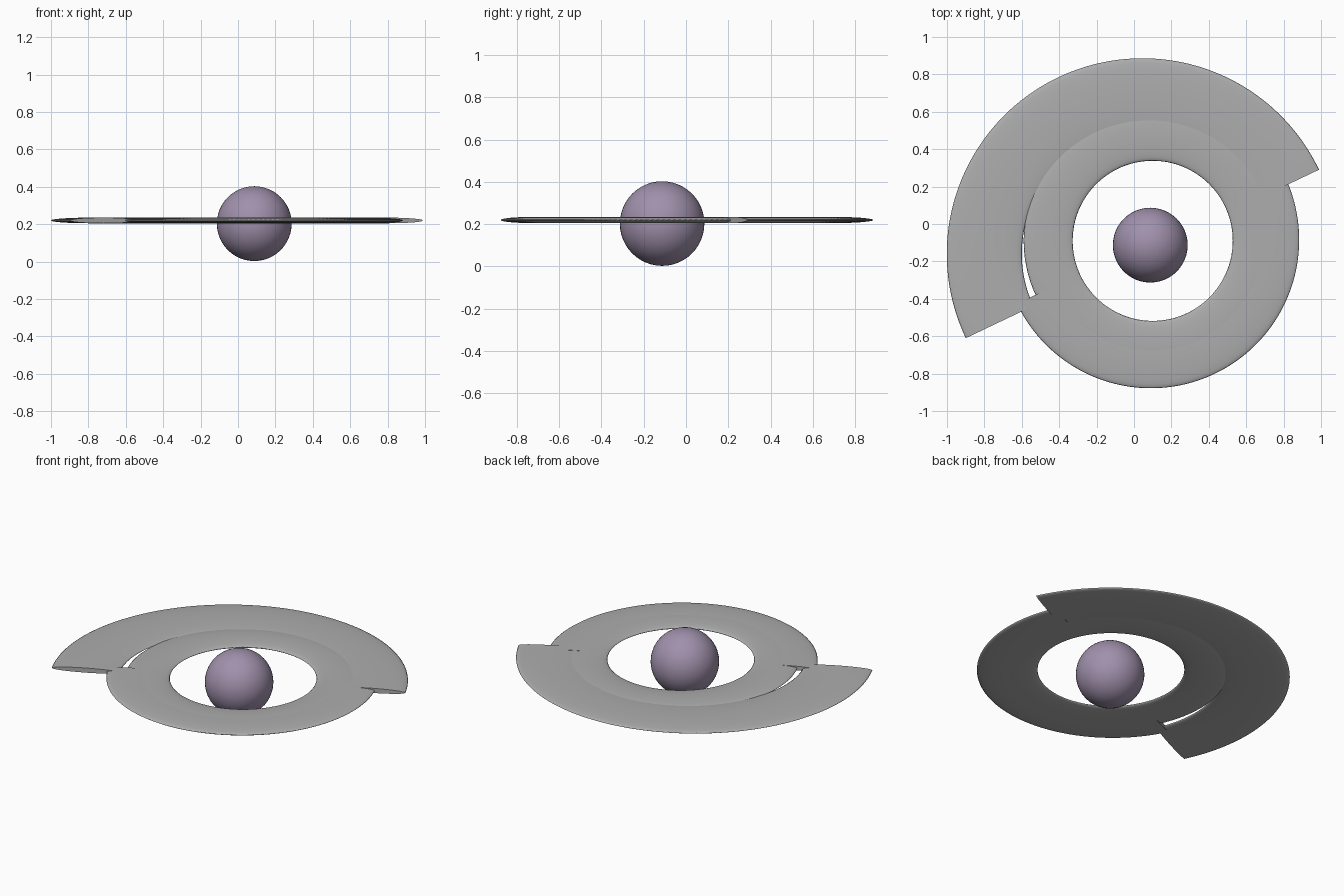
import bpy, bmesh, math

if "Cube" in bpy.data.objects:
    bpy.data.objects.remove(bpy.data.objects["Cube"])


def material(name, rgb):
    m = bpy.data.materials.new(name)
    m.diffuse_color = (*rgb, 1)
    m.use_nodes = True
    m.node_tree.nodes["Principled BSDF"].inputs["Base Color"].default_value = m.diffuse_color
    return m


grey = material("ring grey", (0.42, 0.42, 0.42))
purple = material("planet purple", (0.35, 0.28, 0.41))


def ring(name, cx, cy, r_in, r_out, start=0, sweep=360, steps=96, sides=24):
    """Flattened torus, or an arc of one with capped ends."""
    mid, half, flat, z = (r_in + r_out) / 2, (r_out - r_in) / 2, 0.015, 0.22
    closed = sweep == 360
    bm = bmesh.new()
    loops = []
    for i in range(steps if closed else steps + 1):
        a = math.radians(start + sweep * i / steps)
        loop = []
        for j in range(sides):
            t = 2 * math.pi * j / sides
            r = mid + half * math.cos(t)
            loop.append(bm.verts.new((cx + r * math.cos(a), cy + r * math.sin(a),
                                      z + flat * math.sin(t))))
        loops.append(loop)
    for i in range(steps):
        a, b = loops[i], loops[(i + 1) % len(loops)]
        for j in range(sides):
            k = (j + 1) % sides
            bm.faces.new((a[j], b[j], b[k], a[k])).smooth = True
    if not closed:
        bm.faces.new(loops[0])
        bm.faces.new(loops[-1])
    bmesh.ops.recalc_face_normals(bm, faces=bm.faces)
    me = bpy.data.meshes.new(name)
    bm.to_mesh(me)
    bm.free()
    me.materials.append(grey)
    ob = bpy.data.objects.new(name, me)
    bpy.context.collection.objects.link(ob)


# Full inner ring and two offset half rings
ring("inner_ring", 0.10, -0.09, 0.428, 0.69)
ring("middle_half_ring", 0.09, -0.085, 0.46, 0.793, 205.5, 180)
ring("outer_half_ring", 0.045, -0.16, 0.645, 1.046, 25.5, 180)

# Planet in the middle
bpy.ops.mesh.primitive_uv_sphere_add(segments=48, ring_count=24, radius=0.2,
                                     location=(0.087, -0.113, 0.203))
planet = bpy.context.object
planet.name = "planet"
planet.data.materials.append(purple)
bpy.ops.object.shade_smooth()
